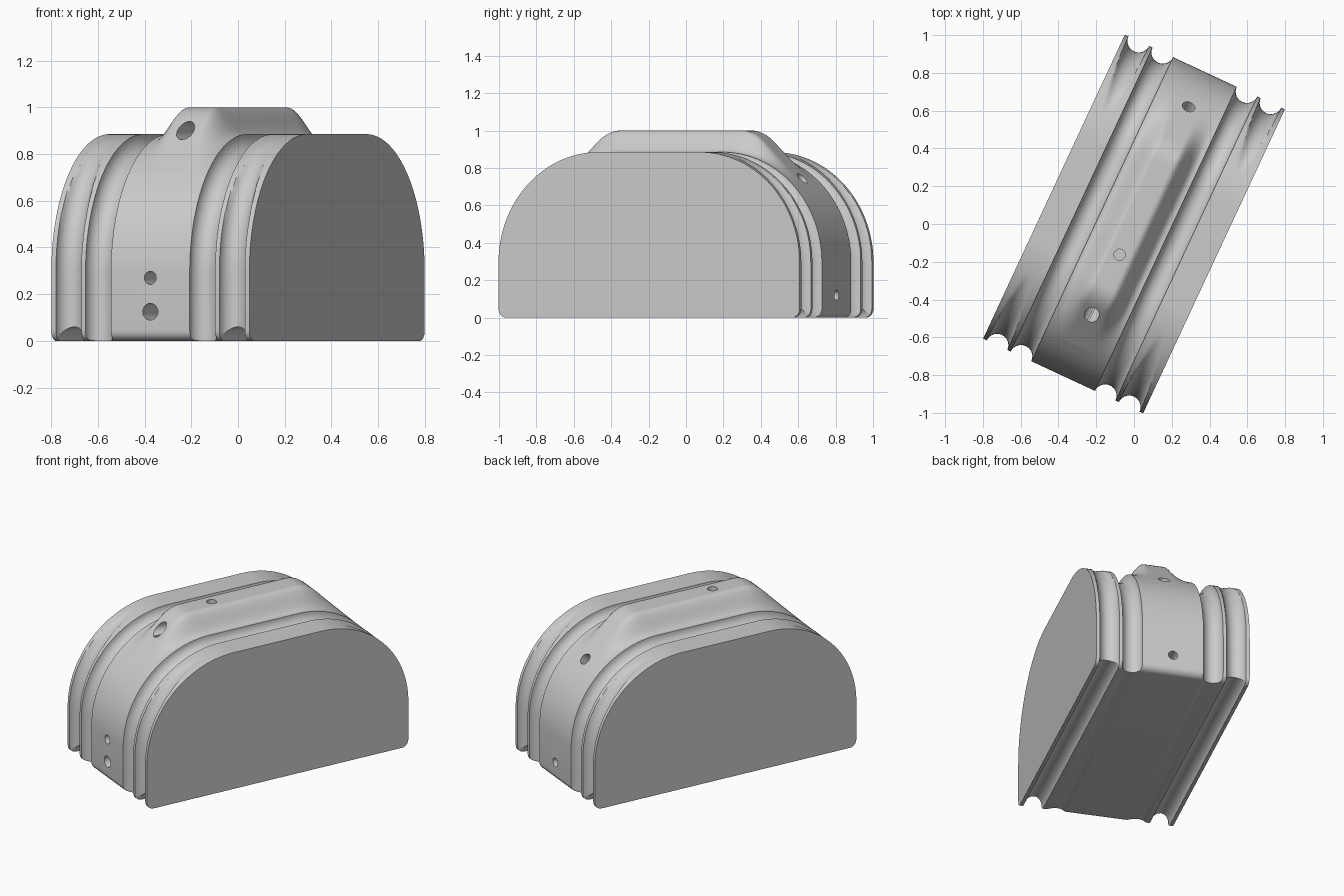
import bpy, bmesh
from math import sin, cos, pi, sqrt, radians
from mathutils import Vector

HALF_W, HALF_L, TOP = 0.4675, 0.888, 0.885   # body width, length, height
ARC, FILLET, R = 0.59, 0.045, 0.06           # shoulder, foot and groove radii
INNER, OUTER = 0.246, 0.386                  # groove centre lines
CV, CZ = HALF_L - ARC, TOP - ARC             # shoulder arc centre

cube = bpy.data.objects.get("Cube")
if cube:
    bpy.data.objects.remove(cube, do_unlink=True)

grey = bpy.data.materials.new("plain grey")
grey.use_nodes = True
grey.diffuse_color = (0.6, 0.6, 0.6, 1)
grey.node_tree.nodes["Principled BSDF"].inputs["Base Color"].default_value = (0.6, 0.6, 0.6, 1)


def smoothstep(a, b, x):
    t = min(max((x - a) / (b - a), 0), 1)
    return t * t * (3 - 2 * t)


def ridge_height(theta):
    """Height of the crest above the shoulder, with 45 degree end slopes."""
    if theta < pi / 4:
        return 0
    a = (1 - CZ) / sin(theta)
    b = (1.43 - CV - CZ) / (sin(theta) + cos(theta))
    k = 0.06
    h = max(k - abs(a - b), 0) / k
    return max(min(a, b) - h * h * k / 4 - ARC, 0)


def surface(u, station):
    """Point on the shell for a width position and a profile station."""
    v, z, theta, side = station
    w = abs(u)
    depth = 0
    is_outer = abs(w - OUTER) < R
    if is_outer:                               # this groove runs out on top
        depth = max(sqrt(R * R - (w - OUTER) ** 2) - 0.065 * sin(theta) ** 2, 0)
    elif abs(w - INNER) < R:
        depth = sqrt(R * R - (w - INNER) ** 2)
    if z <= CZ + 1e-6:
        v = min(v, HALF_L - depth)
        if is_outer:
            z = max(z, depth)
    else:
        crest = 0.115 if v <= CV else ridge_height(theta)
        lift = crest * (1 - smoothstep(0.06, 0.17, w)) - depth
        v += lift * cos(theta)
        z += lift * sin(theta)
    return Vector((u, side * v, z))


# Profile stations: foot fillet, wall, shoulder arc, flat top, then mirrored
half = []
for i in range(7):
    a = -pi / 2 + i * pi / 12
    half.append((HALF_L - FILLET + FILLET * cos(a), FILLET + FILLET * sin(a), 0))
for i in range(49):
    a = i * pi / 96
    half.append((CV + ARC * cos(a), CZ + ARC * sin(a), a))
stations = [s + (1,) for s in half] + [s + (-1,) for s in reversed(half)]

# Width positions: crest, then rounded grooves between thin flanges
right = [0.186 * i / 16 for i in range(1, 16)]
for centre in (INNER, OUTER):
    right += [centre - R * cos(k * pi / 14) for k in range(15)]
right.append(HALF_W)
widths = [-u for u in reversed(right)] + [0] + right

# Shell with flat end plates
bm = bmesh.new()
rows = [[bm.verts.new(surface(u, s)) for s in stations] for u in widths]
n = len(stations)
for a, b in zip(rows, rows[1:]):
    for j in range(n):
        k = (j + 1) % n
        bm.faces.new((a[j], a[k], b[k], b[j]))
bm.faces.new(rows[0])
bm.faces.new(rows[-1])
bmesh.ops.remove_doubles(bm, verts=bm.verts, dist=1e-5)
bmesh.ops.recalc_face_normals(bm, faces=bm.faces)
mesh = bpy.data.meshes.new("grooved_body")
bm.to_mesh(mesh)
bm.free()
mesh.materials.append(grey)
body = bpy.data.objects.new("grooved_body", mesh)
bpy.context.collection.objects.link(body)


def drill(name, mouth, direction, radius, depth):
    """Bore a round blind hole into the body."""
    d = Vector(direction).normalized()
    bpy.ops.mesh.primitive_cylinder_add(
        vertices=32, radius=radius, depth=depth * 2, location=mouth,
        rotation=d.to_track_quat("Z", "Y").to_euler())
    cutter = bpy.context.object
    cutter.name = name
    cutter.hide_render = True
    cutter.data.materials.append(grey)
    bpy.ops.object.select_all(action="DESELECT")
    bpy.context.view_layer.objects.active = body
    body.select_set(True)
    mod = body.modifiers.new(name, "BOOLEAN")
    mod.operation, mod.solver, mod.object = "DIFFERENCE", "EXACT", cutter
    bpy.ops.object.modifier_apply(modifier=mod.name)
    bpy.data.objects.remove(cutter, do_unlink=True)


drill("crest_hole", (0, -0.18, 1), (0, 0, 1), 0.03, 0.2)
drill("front_slope_hole", (0, -0.53, 0.9), (0, 1, 0), 0.039, 0.2)
drill("back_slope_hole", (0, 0.68, 0.74), (0, 1, 1), 0.035, 0.15)
drill("front_upper_hole", (0, -HALF_L, 0.27), (0, 1, 0), 0.028, 0.2)
drill("front_lower_hole", (0, -HALF_L, 0.125), (0, 1, 0), 0.036, 0.2)
drill("back_lower_hole", (0, HALF_L, 0.12), (0, 1, 0), 0.028, 0.2)

body.rotation_euler.z = radians(-25)
bpy.ops.object.select_all(action="DESELECT")
bpy.context.view_layer.objects.active = body
body.select_set(True)
bpy.ops.object.shade_smooth_by_angle(angle=radians(32))
